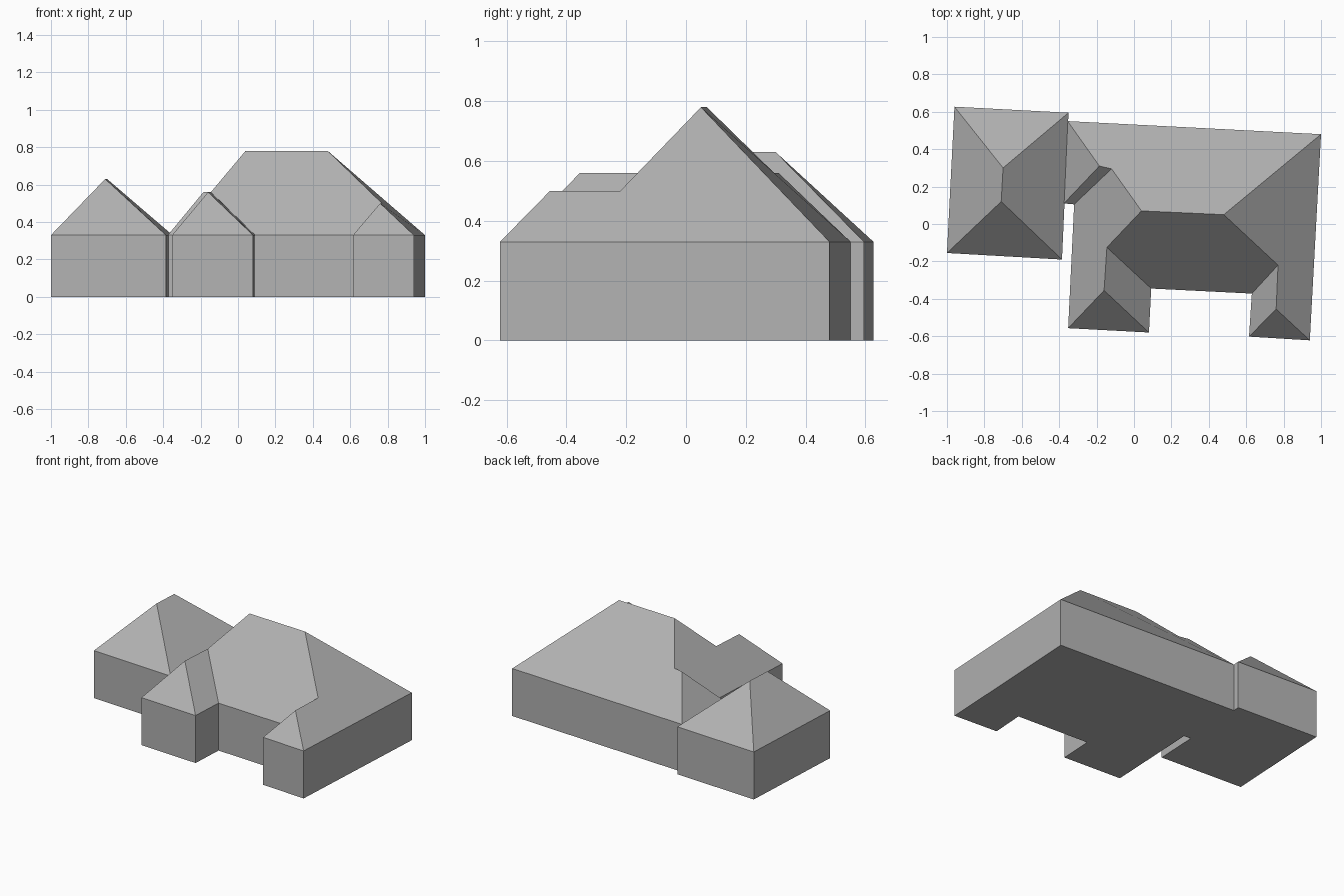
import bpy
import bmesh

cube = bpy.data.objects.get("Cube")
if cube:
    bpy.data.objects.remove(cube, do_unlink=True)

EAVE = 0.33

grey = bpy.data.materials.new("plain_grey")
grey.use_nodes = True
tone = (0.45, 0.45, 0.45, 1)
grey.diffuse_color = tone
grey.node_tree.nodes["Principled BSDF"].inputs["Base Color"].default_value = tone


def finish(name, bm):
    mesh = bpy.data.meshes.new(name)
    bm.to_mesh(mesh)
    bm.free()
    mesh.materials.append(grey)
    bpy.context.collection.objects.link(bpy.data.objects.new(name, mesh))


def walls(name, plan):
    """Floor slab outline raised to the eaves; plan runs counter-clockwise."""
    bm = bmesh.new()
    low = [bm.verts.new((x, y, 0)) for x, y in plan]
    high = [bm.verts.new((x, y, EAVE)) for x, y in plan]
    bm.faces.new(low[::-1])
    for i in range(len(plan)):
        j = (i + 1) % len(plan)
        bm.faces.new((low[i], low[j], high[j], high[i]))
    finish(name, bm)


def roof(name, plan, ridge, slopes):
    """Hipped roof: each slope starts on one eave and lists its ridge points."""
    bm = bmesh.new()
    eave = [bm.verts.new((x, y, EAVE)) for x, y in plan]
    top = {key: bm.verts.new(p) for key, p in ridge.items()}
    for i, keys in enumerate(slopes):
        bm.faces.new([eave[i], eave[(i + 1) % len(eave)]] + [top[k] for k in keys])
    finish(name, bm)


# Side building
side_plan = [(-0.96, 0.627), (-1.0, -0.155), (-0.385, -0.19), (-0.35, 0.595)]
side_ridge = {"a": (-0.70, 0.30, 0.63), "b": (-0.71, 0.12, 0.63)}
walls("side_building_walls", side_plan)
roof("side_building_roof", side_plan, side_ridge, ["ba", "b", "ab", "a"])

# Main building with two front wings and a short link to the side building
main_plan = [(-0.355, 0.55), (-0.375, 0.11), (-0.32, 0.105), (-0.352, -0.557),
             (0.08, -0.58), (0.092, -0.345), (0.63, -0.372), (0.615, -0.602),
             (0.94, -0.622), (1.0, 0.48)]
main_ridge = {
    "a": (-0.185, 0.31, 0.56), "b": (-0.12, 0.295, 0.56),    # link ridge
    "c": (0.04, 0.07, 0.78), "f": (0.48, 0.05, 0.78),        # main ridge
    "d": (-0.145, -0.125, 0.56), "e": (-0.16, -0.355, 0.56),  # wide wing ridge
    "g": (0.77, -0.22, 0.5), "h": (0.76, -0.455, 0.5),       # narrow wing ridge
}
walls("main_building_walls", main_plan)
roof("main_building_roof", main_plan, main_ridge,
     ["a", "ba", "edcb", "e", "de", "gfcd", "hg", "h", "fgh", "abcf"])
